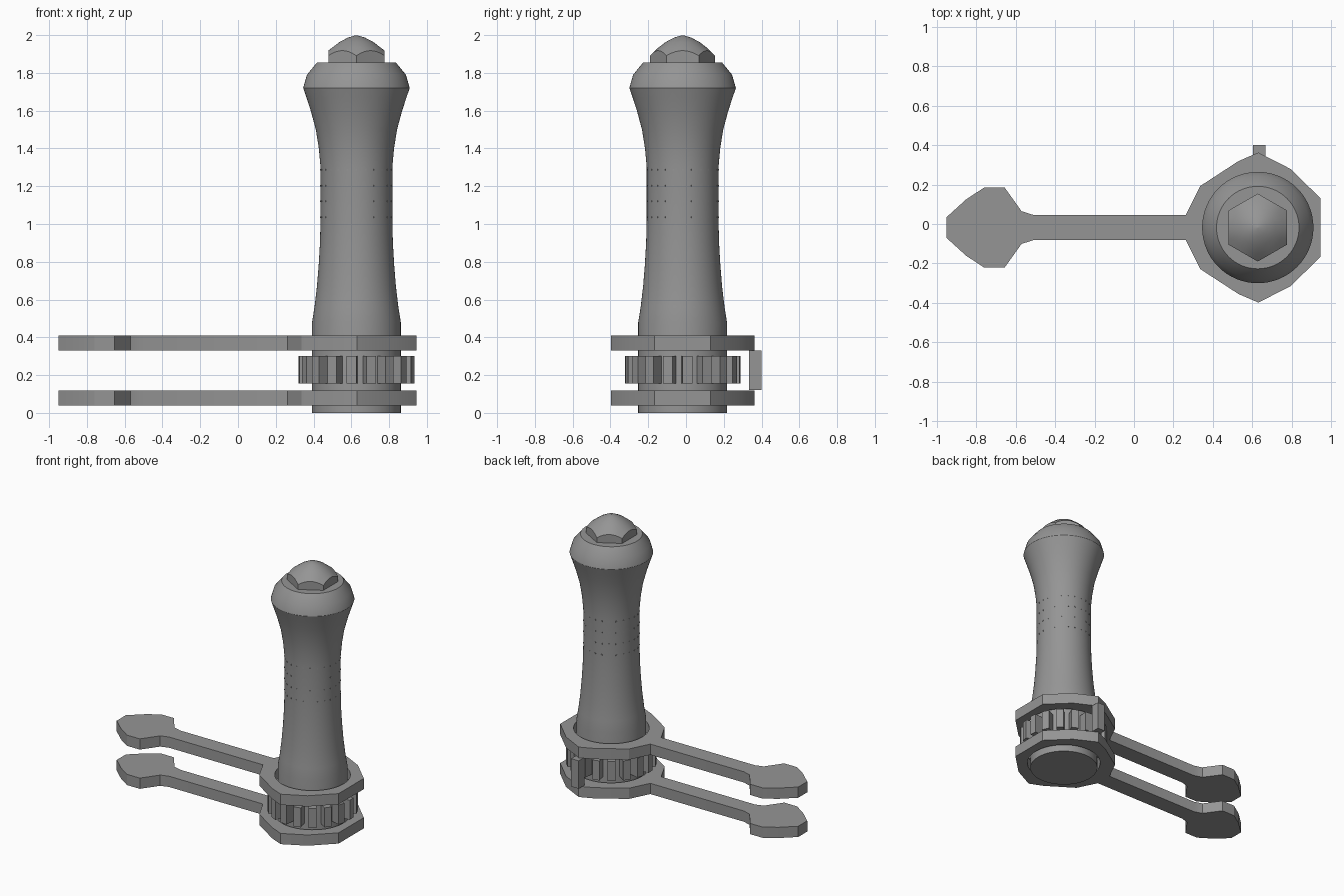
import bpy, bmesh, math
from mathutils import Matrix, Vector

if "Cube" in bpy.data.objects:
    bpy.data.objects.remove(bpy.data.objects["Cube"])

CX, CY = 0.627, -0.018          # handle axis
grey = bpy.data.materials.new("steel grey")
grey.diffuse_color = (0.3, 0.3, 0.3, 1)
grey.use_nodes = True
grey.node_tree.nodes["Principled BSDF"].inputs["Base Color"].default_value = grey.diffuse_color


def finish(obj, angle=None):
    if not obj.data.materials:
        obj.data.materials.append(grey)
    bpy.ops.object.select_all(action='DESELECT')
    obj.select_set(True)
    bpy.context.view_layer.objects.active = obj
    if angle:
        bpy.ops.object.shade_smooth_by_angle(angle=math.radians(angle))
    return obj


def from_bmesh(name, bm, angle=None):
    bmesh.ops.recalc_face_normals(bm, faces=bm.faces)
    mesh = bpy.data.meshes.new(name)
    bm.to_mesh(mesh)
    bm.free()
    obj = bpy.data.objects.new(name, mesh)
    bpy.context.collection.objects.link(obj)
    return finish(obj, angle)


def stack_rings(name, rings, angle):
    """Skin closed rings of points, capping both ends."""
    bm = bmesh.new()
    loops = [[bm.verts.new(p) for p in ring] for ring in rings]
    n = len(loops[0])
    for a, b in zip(loops, loops[1:]):
        for i in range(n):
            j = (i + 1) % n
            bm.faces.new((a[i], a[j], b[j], b[i]))
    bm.faces.new(loops[0])
    bm.faces.new(loops[-1])
    return from_bmesh(name, bm, angle)


def polar(r, t, z):
    return (CX + r * math.cos(t), CY + r * math.sin(t), z)


def circle(n):
    return [2 * math.pi * i / n for i in range(n)]


# Turned handle, running down through both lever plates
profile = [(0.235, 0), (0.235, 0.48), (0.222, 0.56), (0.209, 0.67), (0.200, 0.78),
           (0.193, 0.90), (0.190, 1.02), (0.190, 1.30), (0.199, 1.40), (0.215, 1.50),
           (0.242, 1.60), (0.265, 1.67), (0.282, 1.72), (0.262, 1.79), (0.209, 1.855)]
stack_rings("handle", [[polar(r, t, z) for t in circle(64)] for r, z in profile], 30)

# Tiny grip pips in four rows around the waist
bm = bmesh.new()
for z in (1.037, 1.12, 1.203, 1.287):
    for t in circle(24):
        bmesh.ops.create_cube(bm, size=0.008, matrix=Matrix.Translation(polar(0.188, t, z))
                              @ Matrix.Rotation(t, 4, 'Z'))
from_bmesh("grip_pips", bm)

# Domed hexagonal nut: the dome trims the flats into arcs
dome = [(0, 2.0), (0.045, 1.987), (0.09, 1.963), (0.149, 1.918), (0.173, 1.89)]


def dome_z(r):
    for (r0, z0), (r1, z1) in zip(dome, dome[1:]):
        if r <= r1:
            return z0 + (z1 - z0) * (r - r0) / (r1 - r0)
    return dome[-1][1]


def hex_r(t):
    local = (t + math.pi / 6) % (math.pi / 3) - math.pi / 6
    return 0.149 / math.cos(local)


angles = circle(48)
nut = [[polar(hex_r(t), t, 1.85) for t in angles],
       [polar(hex_r(t), t, dome_z(hex_r(t))) for t in angles]]
nut += [[polar(r, t, dome_z(r)) for t in angles] for r in (0.13, 0.09, 0.045, 0.004)]
stack_rings("hex_nut", nut, 30)

# Two lever plates: half outline mirrored across the axis, with a round bore
half = [(0.945, 0.148), (0.793, 0.297), (0.63, 0.38), (0.53, 0.337), (0.335, 0.21),
        (0.262, 0.064), (-0.51, 0.064), (-0.57, 0.083), (-0.655, 0.202),
        (-0.76, 0.202), (-0.85, 0.143), (-0.949, 0.053)]
outline = [(x, CY + y) for x, y in half] + [(x, CY - y) for x, y in reversed(half)]
bore = [polar(0.255, t, 0)[:2] for t in circle(64)]
for name, z in (("lower_lever", 0.079), ("upper_lever", 0.371)):
    curve = bpy.data.curves.new(name, 'CURVE')
    curve.dimensions = '2D'
    curve.fill_mode = 'BOTH'
    curve.extrude = 0.04
    for pts in (outline, bore):
        spline = curve.splines.new('POLY')
        spline.points.add(len(pts) - 1)
        for p, (x, y) in zip(spline.points, pts):
            p.co = (x, y, 0, 1)
        spline.use_cyclic_u = True
    obj = bpy.data.objects.new(name, curve)
    obj.location.z = z
    bpy.context.collection.objects.link(obj)
    finish(obj)
    bpy.ops.object.convert(target='MESH')
    finish(bpy.context.object, 20)

# Ratchet teeth around the handle between the plates
bm = bmesh.new()
for t in circle(18):
    t -= math.radians(95)
    bmesh.ops.create_cube(bm, size=1, matrix=Matrix.Translation(polar(0.262, t, 0.228))
                          @ Matrix.Rotation(t, 4, 'Z')
                          @ Matrix.Diagonal(Vector((0.086, 0.052, 0.145, 1))))
from_bmesh("ratchet_teeth", bm)

# Pawl post joining the plates at the back
bm = bmesh.new()
bmesh.ops.create_cube(bm, size=1, matrix=Matrix.Translation((0.635, 0.367, 0.226))
                      @ Matrix.Diagonal(Vector((0.062, 0.066, 0.208, 1))))
from_bmesh("pawl_post", bm)
